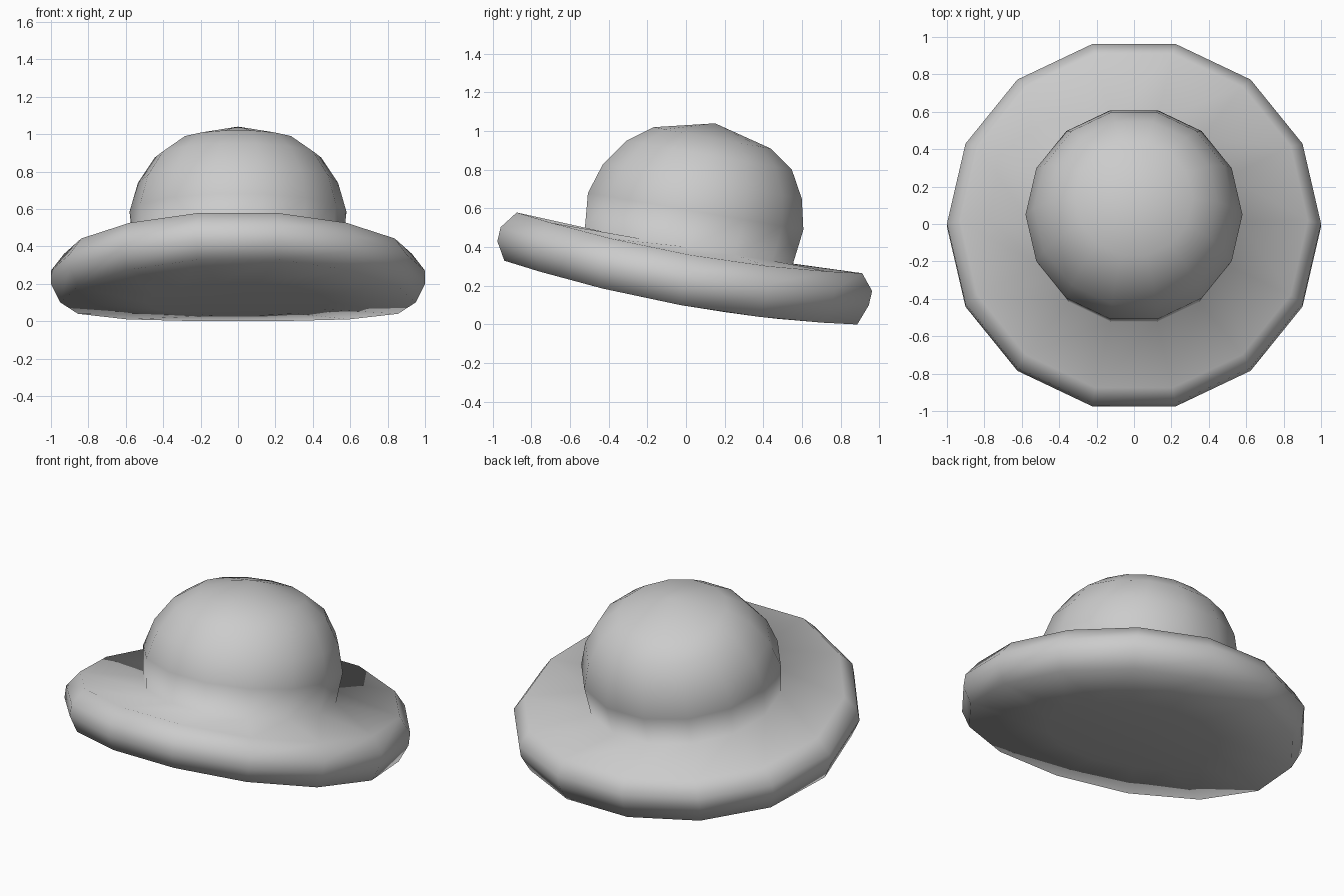
import bpy, bmesh
from math import sin, cos, pi

if "Cube" in bpy.data.objects:
    bpy.data.objects.remove(bpy.data.objects["Cube"])

SIDES = 14

# Rings from the underside, round the rolled rim, over the brim and up the crown:
# radius, centre y, height at the sides, front-to-back slope, upward bend
RINGS = [
    (0.50, -0.015, 0.10, 0.088, 0.018),   # underside
    (0.95, -0.027, 0.10, 0.165, 0.065),   # rim bottom
    (1.00, -0.015, 0.20, 0.165, 0.065),
    (1.00,  0.002, 0.27, 0.165, 0.068),
    (0.93,  0.018, 0.36, 0.157, 0.062),   # rim top
    (0.56,  0.015, 0.40, 0.092, 0.005),   # crown base
    (0.58,  0.050, 0.585, 0.095, 0.0),
    (0.535, 0.085, 0.74, 0.090, 0.0),
    (0.445, 0.120, 0.875, 0.075, 0.0),
    (0.315, 0.135, 0.965, 0.055, 0.0),
]


def add_ring(bm, r, cy, z, slope, bend):
    verts = []
    for i in range(SIDES):
        a = 2 * pi * i / SIDES
        s = sin(a) / 0.975
        verts.append(bm.verts.new((r * cos(a), cy + 0.985 * r * sin(a),
                                   z - slope * s + bend * s * s)))
    return verts


bm = bmesh.new()
rings = [add_ring(bm, *row) for row in RINGS]
bottom = bm.verts.new((0, -0.005, 0.10))
top = bm.verts.new((0, 0.15, 1.04))

# Walls between rings, fans at both poles
for lo, hi in zip(rings, rings[1:]):
    for i in range(SIDES):
        j = (i + 1) % SIDES
        bm.faces.new((lo[i], lo[j], hi[j], hi[i]))
for i in range(SIDES):
    j = (i + 1) % SIDES
    bm.faces.new((rings[0][j], rings[0][i], bottom))
    bm.faces.new((rings[-1][i], rings[-1][j], top))

bmesh.ops.recalc_face_normals(bm, faces=bm.faces[:])
for f in bm.faces:
    f.smooth = True

mesh = bpy.data.meshes.new("brimmed_hat")
bm.to_mesh(mesh)
bm.free()
bpy.context.collection.objects.link(bpy.data.objects.new("brimmed_hat", mesh))
